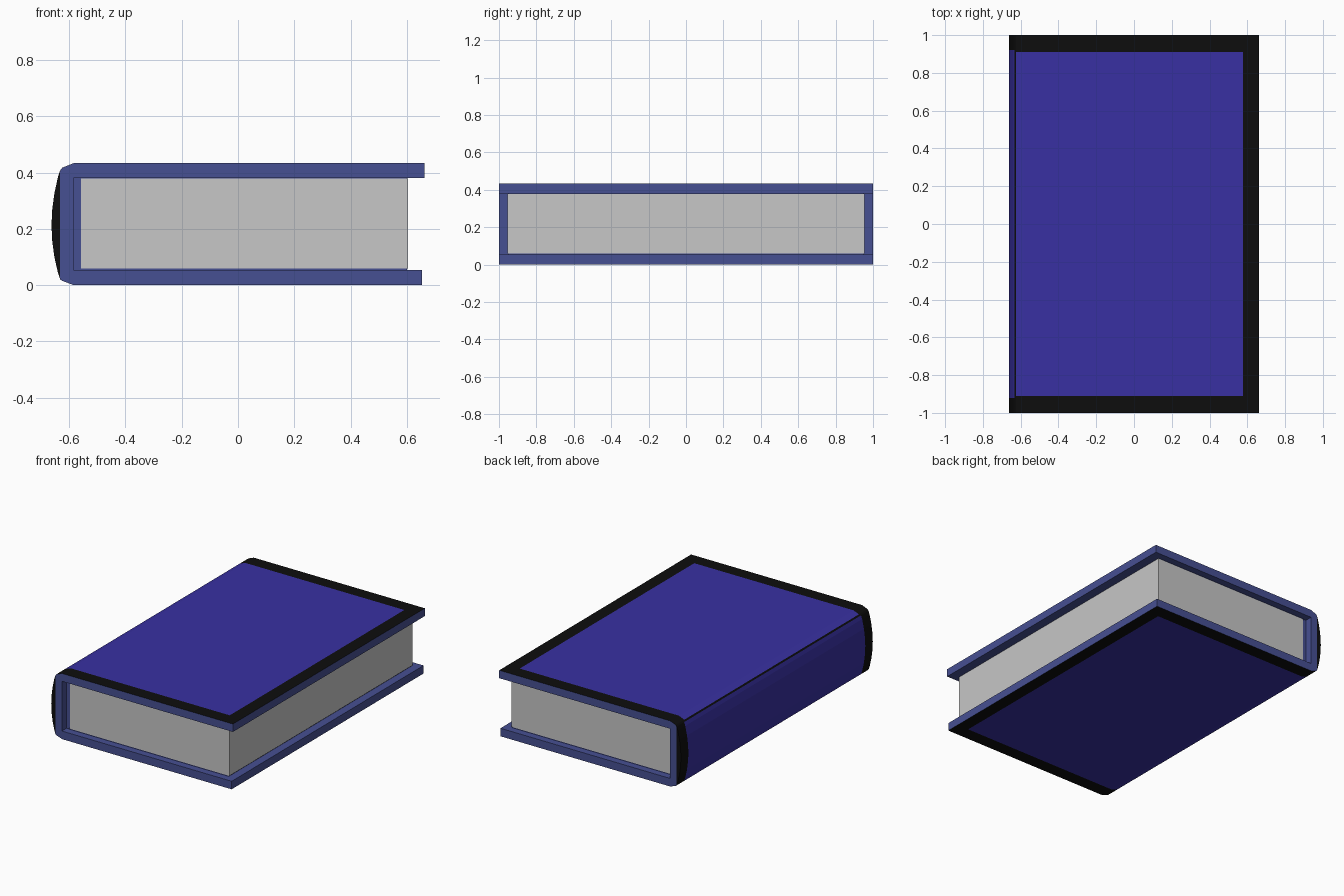
import bpy, bmesh

if "Cube" in bpy.data.objects:
    bpy.data.objects.remove(bpy.data.objects["Cube"])


def material(name, rgb):
    m = bpy.data.materials.new(name)
    m.diffuse_color = (*rgb, 1)
    m.use_nodes = True
    m.node_tree.nodes["Principled BSDF"].inputs["Base Color"].default_value = m.diffuse_color
    return m


SLATE = material("slate_blue_board", (0.062, 0.080, 0.29))
BLACK = material("black_border", (0.004, 0.004, 0.004))
BLUE = material("deep_blue_cloth", (0.040, 0.030, 0.36))
PAPER = material("grey_paper", (0.57, 0.57, 0.57))


def prism(name, profile, stations, mats, rule, cap=0, skip=()):
    """Extrude a closed (x, z) profile along y; rule(i, x, y) picks the side material."""
    bm = bmesh.new()
    rings = [[bm.verts.new((x, y, z)) for x, z in profile] for y in stations]
    n = len(profile)
    bm.faces.new(rings[0]).material_index = cap
    bm.faces.new(rings[-1][::-1]).material_index = cap
    for a, b in zip(rings, rings[1:]):
        for i in range(n):
            if i in skip:
                continue
            j = (i + 1) % n
            f = bm.faces.new((a[i], b[i], b[j], a[j]))
            c = f.calc_center_median()
            f.material_index = rule(i, c.x, c.y)
    bmesh.ops.recalc_face_normals(bm, faces=bm.faces)
    me = bpy.data.meshes.new(name)
    bm.to_mesh(me)
    bm.free()
    for m in mats:
        me.materials.append(m)
    ob = bpy.data.objects.new(name, me)
    bpy.context.collection.objects.link(ob)
    return ob


# Cover: C-shaped board, outside painted blue with a black border
outer = [(0.663, 0.433), (0.577, 0.433), (-0.585, 0.433), (-0.625, 0.417),
         (-0.632, 0.408), (-0.632, 0.02), (-0.625, 0.015), (-0.585, 0.0),
         (0.57, 0.0), (0.654, 0.0)]
inner = [(0.654, 0.053), (-0.585, 0.053), (-0.585, 0.381), (0.663, 0.381)]


def cover_rule(i, x, y):
    if i >= len(outer) - 1:
        return 0                                   # edges and inside
    return 2 if abs(y) < 0.9 and 1 <= i <= 7 and i not in (3, 5) else 1


prism("cover", outer + inner, [-1, -0.91, 0.91, 1], [SLATE, BLACK, BLUE], cover_rule)

# Rounded spine: blue cloth with black ends
bulge = [(-0.632, 0.408), (-0.640, 0.385), (-0.653, 0.325), (-0.661, 0.265),
         (-0.663, 0.213), (-0.661, 0.16), (-0.653, 0.10), (-0.640, 0.043), (-0.632, 0.02)]
prism("spine", bulge, [-1, -0.922, 0.922, 1], [BLACK, BLUE],
      lambda i, x, y: 1 if abs(y) < 0.9 else 0, skip=(len(bulge) - 1,))


def box(name, x0, x1, z0, z1, y, mat):
    return prism(name, [(x0, z0), (x1, z0), (x1, z1), (x0, z1)], [-y, y], [mat],
                 lambda i, x, yy: 0)


# Page block and the binding strip between it and the spine
box("pages", -0.558, 0.605, 0.058, 0.378, 0.955, PAPER)
box("binding_strip", -0.59, -0.55, 0.05, 0.384, 0.95, SLATE)
# Endpapers that glue the page block to both boards
for label, z0, z1 in (("lower", 0.05, 0.0585), ("upper", 0.3775, 0.384)):
    box(label + "_endpaper", -0.57, 0.60, z0, z1, 0.953, SLATE)
